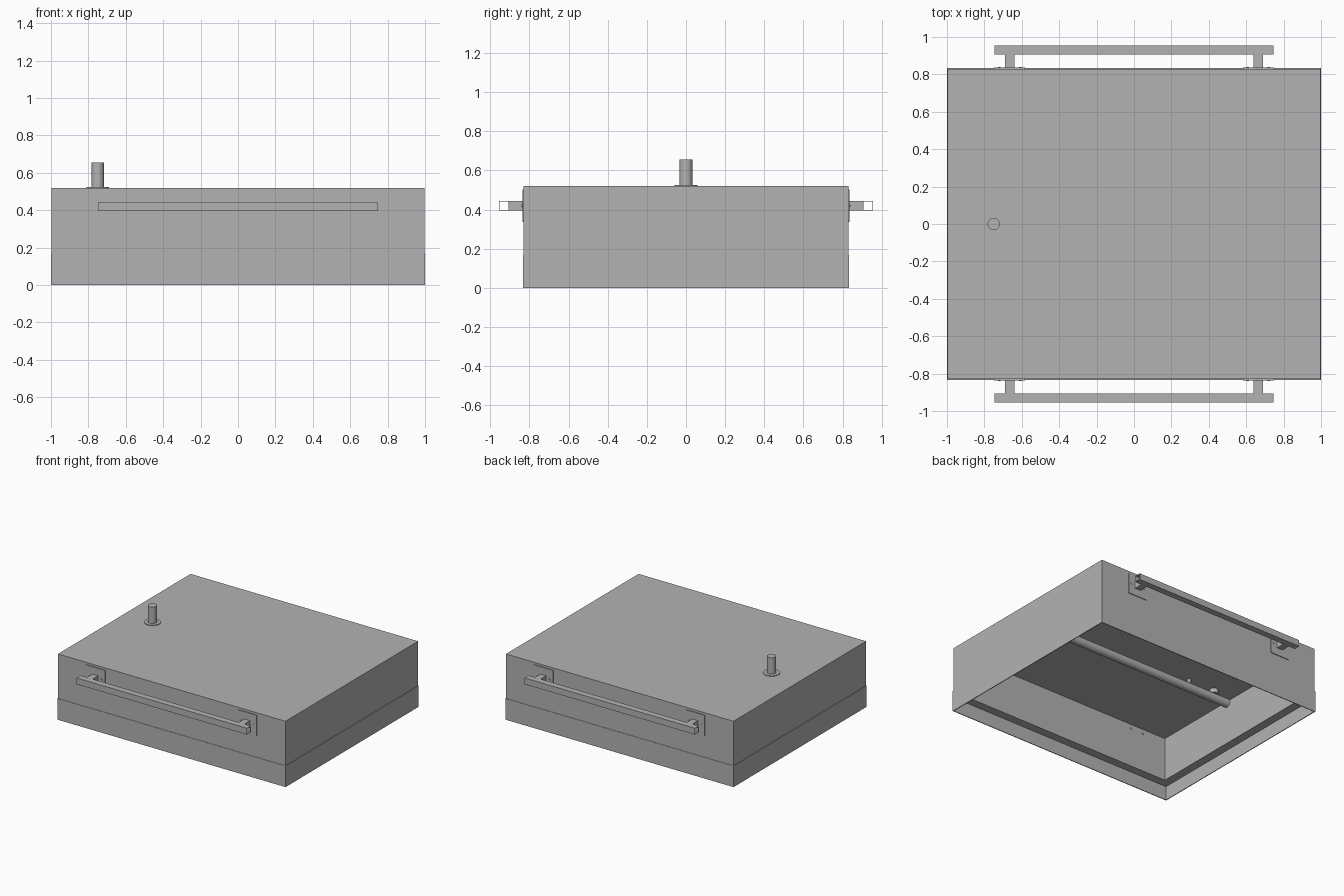
import bpy, bmesh, math
from mathutils import Matrix

cube = bpy.data.objects.get("Cube")
if cube:
    bpy.data.objects.remove(cube, do_unlink=True)

steel = bpy.data.materials.new("grey_steel")
grey = (0.45, 0.45, 0.45, 1)
steel.diffuse_color = grey
steel.use_nodes = True
steel.node_tree.nodes["Principled BSDF"].inputs["Base Color"].default_value = grey


def finish(name, bm):
    bmesh.ops.recalc_face_normals(bm, faces=bm.faces)
    mesh = bpy.data.meshes.new(name)
    bm.to_mesh(mesh)
    bm.free()
    mesh.materials.append(steel)
    obj = bpy.data.objects.new(name, mesh)
    bpy.context.collection.objects.link(obj)
    return obj


def box(name, x, y, z):
    """Box from (low, high) ranges."""
    bm = bmesh.new()
    bmesh.ops.create_cube(bm, size=1)
    for v in bm.verts:
        v.co = [lo + (c + 0.5) * (hi - lo) for c, (lo, hi) in zip(v.co, (x, y, z))]
    return finish(name, bm)


def cylinder(name, radius, length, center, axis="Z", sides=32):
    turn = {"X": Matrix.Rotation(math.pi / 2, 4, "Y"),
            "Y": Matrix.Rotation(math.pi / 2, 4, "X"), "Z": Matrix()}[axis]
    bm = bmesh.new()
    bmesh.ops.create_cone(bm, cap_ends=True, segments=sides, radius1=radius,
                          radius2=radius, depth=length,
                          matrix=Matrix.Translation(center) @ turn)
    obj = finish(name, bm)
    bpy.ops.object.select_all(action="DESELECT")
    bpy.context.view_layer.objects.active = obj
    obj.select_set(True)
    bpy.ops.object.shade_smooth_by_angle(angle=math.radians(35))
    return obj


def loops(name, rings, cap_first=False, cap_last=False, closed=False):
    """Join rectangular rings (half x, half y, z) into a shell."""
    bm = bmesh.new()
    rows = [[bm.verts.new((sx * hx, sy * hy, z))
             for sx, sy in ((-1, -1), (1, -1), (1, 1), (-1, 1))] for hx, hy, z in rings]
    pairs = list(zip(rows, rows[1:])) + ([(rows[-1], rows[0])] if closed else [])
    for a, b in pairs:
        for i in range(4):
            j = (i + 1) % 4
            bm.faces.new((a[i], a[j], b[j], b[i]))
    if cap_first:
        bm.faces.new(rows[0])
    if cap_last:
        bm.faces.new(rows[-1])
    return finish(name, bm)


# Double-walled hood, open underneath
W, D, H = 0.997, 0.83, 0.52
WALL, LEDGE = 0.07, 0.11
loops("hood_shell",
      [(W, D, H), (W, D, LEDGE), (W - WALL, D - WALL, LEDGE), (W - WALL, D - WALL, H - 0.066)],
      cap_first=True, cap_last=True)

# Thin skirt band around the lower edge
loops("skirt_band",
      [(1.0, D + 0.003, 0), (1.0, D + 0.003, 0.168), (W - 0.003, D - 0.003, 0.168),
       (W - 0.003, D - 0.003, 0)], closed=True)

# Vent pipe through the roof, with its flange
cylinder("vent_pipe", 0.033, 0.235, (-0.75, 0, 0.5375))
cylinder("vent_flange", 0.06, 0.006, (-0.75, 0, 0.522))

# Tube hung under the inner ceiling
cylinder("inner_tube", 0.033, 1.75, (0, 0, 0.39), "X")
cylinder("tube_hanger", 0.014, 0.06, (-0.515, 0, 0.43), sides=16)


# Front and back handles: open square tube, posts, plates and bolts
def handle_bar(name, side):
    outer, inner = 0.025, 0.022
    y, z = side * 0.93, 0.42
    bm = bmesh.new()
    corners = ((-1, -1), (1, -1), (1, 1), (-1, 1))
    rows = [[bm.verts.new((x, y + a * r, z + b * r)) for a, b in corners]
            for x, r in ((-0.747, outer), (0.747, outer), (0.747, inner), (-0.747, inner))]
    for k in range(4):
        a, b = rows[k], rows[(k + 1) % 4]
        for i in range(4):
            j = (i + 1) % 4
            bm.faces.new((a[i], a[j], b[j], b[i]))
    finish(name, bm)


for side, label in ((-1, "front"), (1, "back")):
    handle_bar(label + "_handle_bar", side)

    def span(a, b):
        return tuple(sorted((side * a, side * b)))

    for sx, hand in ((1, "left"), (-1, "right")):
        x = sx * 0.665
        tag = f"{label}_{hand}_handle"
        box(tag + "_post", (x - 0.025, x + 0.025), span(D, 0.906), (0.395, 0.445))
        box(tag + "_plate", (x - 0.083, x + 0.083), span(D - 0.002, D + 0.006), (0.337, 0.503))
        for n, dx in enumerate((-0.056, 0.056)):
            cylinder(f"{tag}_bolt_{n + 1}", 0.007, WALL + 0.016,
                     (x + dx, side * (D - WALL / 2 + 0.002), 0.42), "Y", 12)
